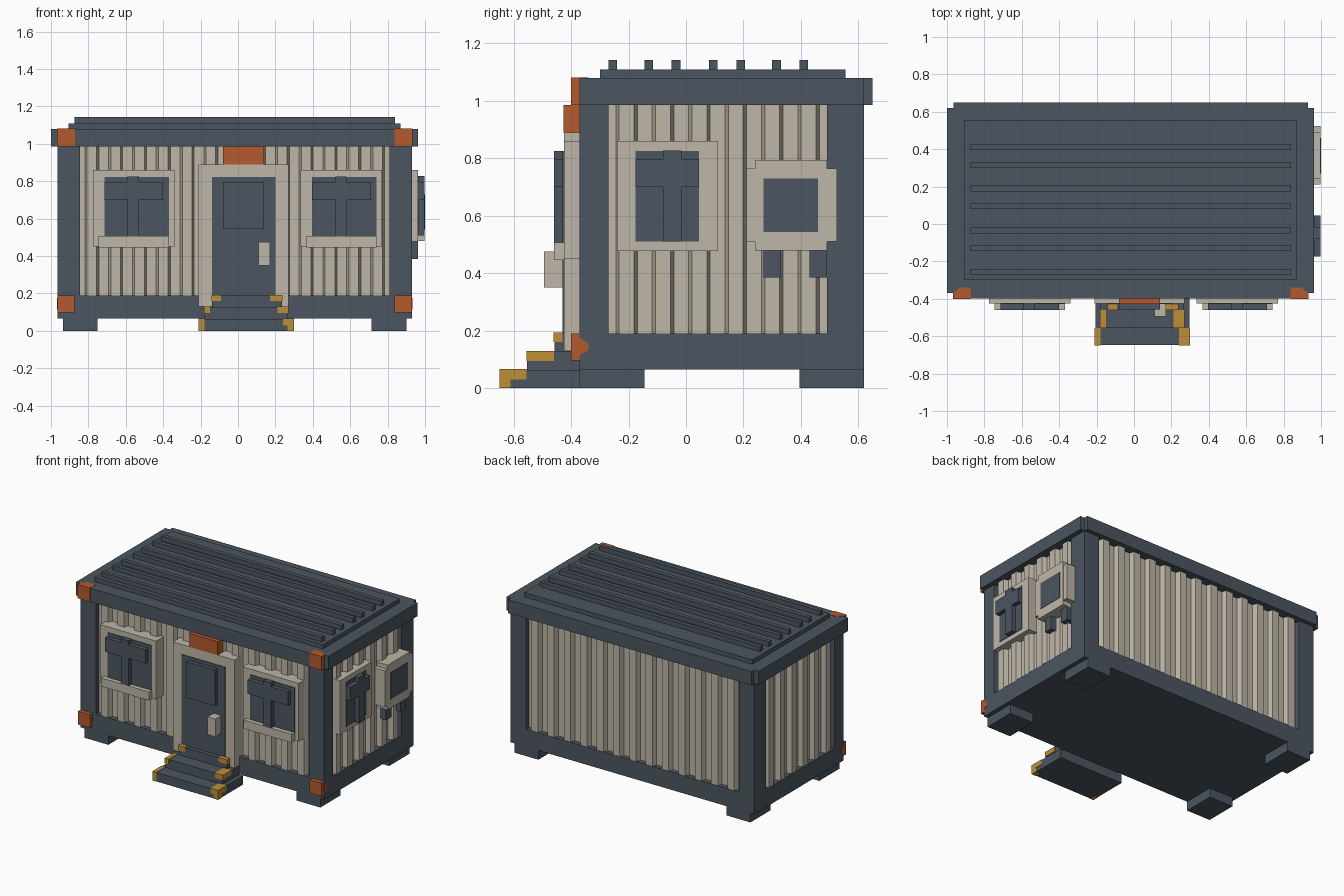
import bpy, bmesh, math
from mathutils import Matrix, Vector

old = bpy.data.objects.get("Cube")
if old:
    bpy.data.objects.remove(old, do_unlink=True)


def material(name, rgb):
    m = bpy.data.materials.new(name)
    m.use_nodes = True
    m.diffuse_color = (*rgb, 1)
    m.node_tree.nodes["Principled BSDF"].inputs["Base Color"].default_value = (*rgb, 1)
    return m


SLATE = material("slate_blue", (0.070, 0.093, 0.115))
CREAM = material("warm_cream", (0.515, 0.474, 0.390))
ORANGE = material("rust_orange", (0.462, 0.102, 0.025))
YELLOW = material("safety_yellow", (0.515, 0.275, 0.034))


def finish(name, bm, mat):
    bmesh.ops.recalc_face_normals(bm, faces=bm.faces)
    me = bpy.data.meshes.new(name)
    bm.to_mesh(me)
    bm.free()
    me.materials.append(mat)
    ob = bpy.data.objects.new(name, me)
    bpy.context.collection.objects.link(ob)
    return ob


def box(name, mat, x, y, z):
    """Box from (min, max) ranges on each axis."""
    bm = bmesh.new()
    bmesh.ops.create_cube(bm, size=1)
    for v in bm.verts:
        v.co = [(r[0] + r[1]) / 2 + c * (r[1] - r[0]) for r, c in zip((x, y, z), v.co)]
    return finish(name, bm, mat)


def prism(name, mat, points, offset, matrix=Matrix()):
    """Closed outline pushed along an offset vector."""
    bm = bmesh.new()
    face = bm.faces.new([bm.verts.new(p) for p in points])
    ext = bmesh.ops.extrude_face_region(bm, geom=[face])
    bmesh.ops.translate(bm, vec=offset,
                        verts=[g for g in ext["geom"] if isinstance(g, bmesh.types.BMVert)])
    bm.transform(matrix)
    return finish(name, bm, mat)


X0, X1, Y0, Y1 = -0.965, 0.93, -0.37, 0.62      # body footprint
BASE, SILL, HEAD, TOP = 0.065, 0.19, 0.985, 1.08
XC = (X0 + X1) / 2

# Frame: floor, corner posts, roof beams, inner core
box("floor_base", SLATE, (X0, X1), (Y0, Y1), (BASE, SILL))
box("inner_core", SLATE, (X0 + 0.05, X1 - 0.05), (Y0 + 0.05, Y1 - 0.05), (SILL, HEAD))
for sx, px in (("right", (X0, -0.845)), ("left", (0.81, X1))):
    for sy, py in (("front", (Y0, -0.27)), ("back", (0.49, Y1))):
        box(f"{sy}_{sx}_post", SLATE, px, py, (SILL, HEAD))
box("roof_beam_long", SLATE, (X0, X1), (-0.398, 0.65), (HEAD, TOP))
box("roof_beam_wide", SLATE, (-1.0, 0.963), (Y0, Y1), (HEAD, TOP))

# Feet
for sx, px in (("right", (-0.935, -0.75)), ("left", (0.715, 0.90))):
    for sy, py in (("front", (Y0, -0.145)), ("back", (0.395, Y1))):
        box(f"{sy}_{sx}_foot", SLATE, px, py, (0, BASE))

# Roof plate and ribs
box("roof_plate", SLATE, (-0.905, 0.87), (-0.30, 0.555), (TOP, 1.11))
for i, y in enumerate((-0.27, -0.145, -0.05, 0.08, 0.175, 0.30, 0.395)):
    box(f"roof_rib_{i + 1}", SLATE, (-0.875, 0.84), (y, y + 0.03), (1.11, 1.143))


# Corrugated wall panels
def corrugated(name, length, count, center, angle):
    pitch, slope, depth = length / count, 0.006, 0.032
    pts = [(-length / 2, -0.03, 0), (-length / 2, 0, 0)]
    for i in range(count):
        a = -length / 2 + (i + 0.25) * pitch
        b = a + pitch / 2
        pts += [(a - slope, 0, 0), (a + slope, depth, 0), (b - slope, depth, 0), (b + slope, 0, 0)]
    pts += [(length / 2, 0, 0), (length / 2, -0.03, 0)]
    m = Matrix.Translation((*center, SILL)) @ Matrix.Rotation(angle, 4, 'Z')
    prism(name, CREAM, pts, Vector((0, 0, HEAD - SILL)), m)


IN = 0.034
corrugated("front_wall", 1.655, 13, (XC, Y0 + IN), math.pi)
corrugated("back_wall", 1.655, 13, (XC, Y1 - IN), 0)
corrugated("left_wall", 0.76, 6, (X1 - IN, 0.11), -math.pi / 2)
corrugated("right_wall", 0.76, 6, (X0 + IN, 0.11), math.pi / 2)

# Front windows
for side, d in (("right", 0.0), ("left", 1.11)):
    def part(n, mat, x, y, z):
        box(f"front_{side}_window_{n}", mat, (x[0] + d, x[1] + d), y, z)
    part("frame", CREAM, (-0.775, -0.34), (-0.425, -0.34), (0.45, 0.86))
    part("glass", SLATE, (-0.715, -0.37), (-0.429, -0.423), (0.505, 0.822))
    part("blind", SLATE, (-0.715, -0.40), (-0.459, -0.425), (0.70, 0.797))
    part("mullion", SLATE, (-0.59, -0.53), (-0.46, -0.425), (0.505, 0.825))
    part("sill", CREAM, (-0.745, -0.37), (-0.46, -0.42), (0.447, 0.507))

# Door with frame, panel, handle and lamp
box("door_frame", CREAM, (-0.21, 0.27), (-0.425, -0.34), (0.16, 0.89))
for s, px in (("right", (-0.21, -0.14)), ("left", (0.20, 0.27))):
    box(f"door_frame_{s}_foot", CREAM, px, (-0.425, -0.36), (0.13, 0.16))
box("door", SLATE, (-0.14, 0.20), (-0.429, -0.423), (SILL, 0.822))
box("door_panel", SLATE, (-0.08, 0.14), (-0.458, -0.425), (0.545, 0.797))
box("door_handle", CREAM, (0.11, 0.17), (-0.495, -0.42), (0.35, 0.475))
box("door_lamp", ORANGE, (-0.08, 0.14), (-0.427, -0.36), (0.89, HEAD))

# Steps
box("step_low", SLATE, (-0.207, 0.297), (-0.647, Y0), (0, 0.063))
box("step_mid", SLATE, (-0.178, 0.268), (-0.553, Y0), (0.063, 0.127))
box("step_top", SLATE, (-0.14, 0.235), (-0.458, Y0), (0.127, SILL))

# Yellow edge markers on the step ends
markers = (
    ("low_right", (-0.21, -0.18), (-0.65, -0.60), (0, 0.066)),
    ("low_right_back", (-0.21, -0.18), (-0.60, -0.555), (0.03, 0.066)),
    ("low_left", (0.24, 0.30), (-0.65, -0.555), (0.03, 0.066)),
    ("low_left_foot", (0.265, 0.30), (-0.65, -0.61), (0, 0.03)),
    ("mid_right", (-0.181, -0.15), (-0.556, -0.46), (0.095, 0.13)),
    ("mid_left", (0.21, 0.271), (-0.556, -0.46), (0.095, 0.13)),
    ("top_right", (-0.143, -0.09), (-0.461, -0.43), (0.16, 0.193)),
    ("top_left", (0.17, 0.238), (-0.461, -0.43), (0.16, 0.193)),
)
for n, x, y, z in markers:
    box(f"step_marker_{n}", YELLOW, x, y, z)

# Corner castings on the front, with painted tips
for side, s in (("right", -1), ("left", 1)):
    outer = X0 if s < 0 else X1
    inner = outer - s * 0.092
    x = (min(inner, outer), max(inner, outer))
    wide = (x[0] - 0.002, x[1] + 0.002)
    box(f"top_{side}_casting", ORANGE, wide, (-0.401, -0.367), (HEAD, TOP + 0.002))
    box(f"low_{side}_casting", ORANGE, x, (-0.40, -0.36), (0.097, SILL))
    prism(f"top_{side}_casting_tip", ORANGE,
          [(outer, -0.368, TOP), (inner, -0.368, TOP),
           (inner, -0.34, TOP), (outer - s * 0.035, -0.34, TOP)], Vector((0, 0, 0.002)))
    prism(f"low_{side}_casting_tip", ORANGE,
          [(outer, -0.371, 0.115), (outer, -0.34, 0.132),
           (outer, -0.34, 0.156), (outer, -0.371, 0.175)], Vector((s * 0.002, 0, 0)))

# Side window
box("side_window_frame", CREAM, (0.89, 0.963), (-0.24, 0.11), (0.478, 0.86))
box("side_window_glass", SLATE, (0.96, 0.967), (-0.175, 0.045), (0.51, 0.825))
box("side_window_blind", SLATE, (0.96, 0.997), (-0.175, 0.045), (0.70, 0.797))
box("side_window_mullion", SLATE, (0.96, 0.998), (-0.08, -0.015), (0.51, 0.827))

# Air conditioner with grille and brackets
box("cooler_body", CREAM, (0.91, 0.996), (0.21, 0.525), (0.51, 0.765))
box("cooler_body_tall", CREAM, (0.91, 0.997), (0.24, 0.49), (0.48, 0.795))
box("cooler_grille", SLATE, (0.994, 1.0), (0.27, 0.46), (0.543, 0.73))
for n, y in (("front", (0.27, 0.33)), ("back", (0.43, 0.49))):
    box(f"cooler_{n}_bracket", SLATE, (0.89, 0.963), y, (0.385, 0.49))
